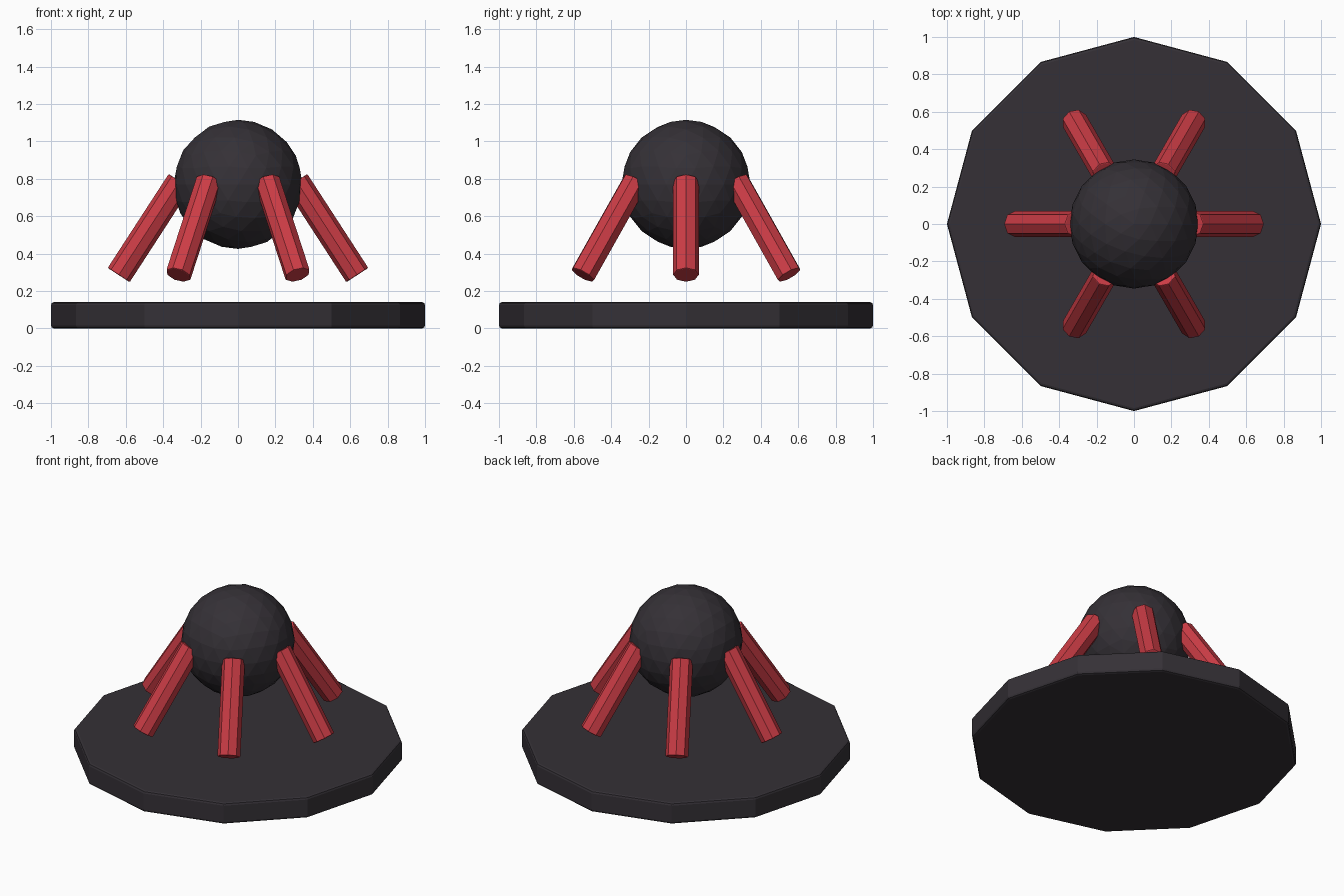
import bpy
from math import sin, cos, pi
from mathutils import Vector

if "Cube" in bpy.data.objects:
    bpy.data.objects.remove(bpy.data.objects["Cube"])


def material(name, rgb):
    m = bpy.data.materials.new(name)
    m.diffuse_color = (*rgb, 1)
    m.use_nodes = True
    m.node_tree.nodes["Principled BSDF"].inputs["Base Color"].default_value = m.diffuse_color
    return m


def bevel(obj, width):
    mod = obj.modifiers.new("edge_bevel", 'BEVEL')
    mod.width = width
    mod.segments = 2
    mod.limit_method = 'ANGLE'
    mod.angle_limit = 1.0


dark = material("charcoal", (0.035, 0.03, 0.037))
red = material("red", (0.60, 0.045, 0.06))

# Twelve-sided base disc, corners on the axes
bpy.ops.mesh.primitive_cylinder_add(vertices=12, radius=1, depth=0.14, location=(0, 0, 0.07))
base = bpy.context.object
base.name = "base_plate"
base.data.materials.append(dark)
bevel(base, 0.015)

# Faceted central ball
bpy.ops.mesh.primitive_ico_sphere_add(subdivisions=3, radius=0.345, location=(0, 0, 0.77))
ball = bpy.context.object
ball.name = "centre_ball"
ball.data.materials.append(dark)

# Six splayed rods around the ball
for i in range(6):
    a = i * pi / 3
    out = Vector((cos(a), sin(a), 0))
    top = out * 0.312 + Vector((0, 0, 0.787))
    foot = out * 0.638 + Vector((0, 0, 0.285))
    axis = top - foot
    bpy.ops.mesh.primitive_cylinder_add(vertices=8, radius=0.07, depth=axis.length,
                                        location=(top + foot) / 2)
    rod = bpy.context.object
    rod.name = f"rod_{i + 1}"
    rod.rotation_euler = axis.to_track_quat('Z', 'Y').to_euler()
    rod.data.materials.append(red)
    bevel(rod, 0.006)
